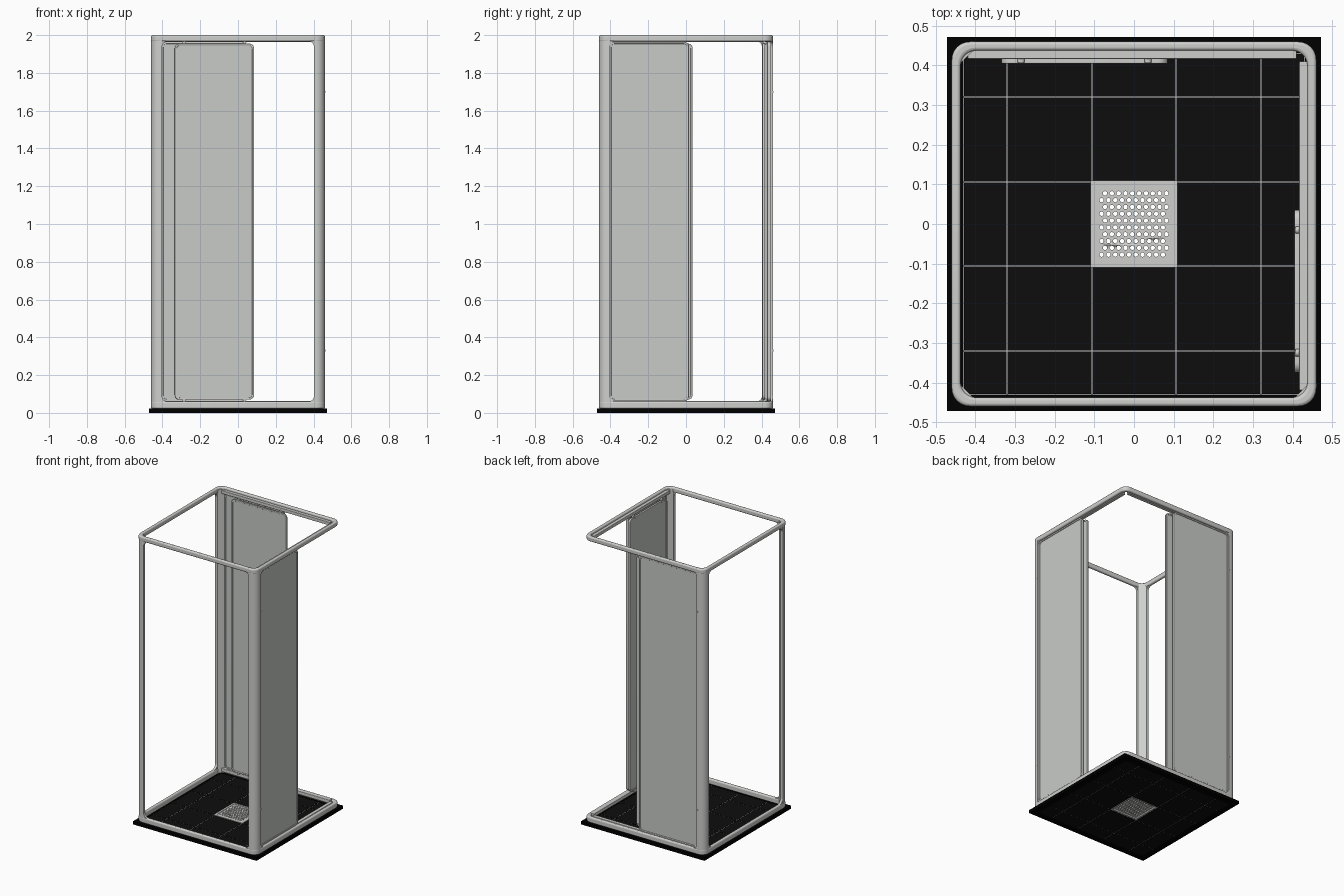
import bpy, bmesh, math
from mathutils import Vector, Matrix

if "Cube" in bpy.data.objects:
    bpy.data.objects.remove(bpy.data.objects["Cube"])

def material(name, rgb):
    m = bpy.data.materials.new(name)
    m.diffuse_color = (*rgb, 1)
    m.use_nodes = True
    m.node_tree.nodes["Principled BSDF"].inputs["Base Color"].default_value = m.diffuse_color
    return m

SILVER = material("silver_metal", (0.62, 0.63, 0.61))
PANE = material("pale_grey_pane", (0.58, 0.60, 0.58))
BLACK = material("black_rim", (0.0, 0.0, 0.0))
TILE = material("near_black_tile", (0.004, 0.004, 0.004))

# Maps a 2D profile point (u, v) and depth w to space, by extrusion axis
AXES = {'z': lambda u, v, w: (u, v, w),
        'y': lambda u, v, w: (u, w, v),
        'x': lambda u, v, w: (w, u, v)}

def finish(name, bm, mat, bevel=0):
    bmesh.ops.recalc_face_normals(bm, faces=bm.faces)
    me = bpy.data.meshes.new(name)
    bm.to_mesh(me)
    bm.free()
    me.materials.append(mat)
    ob = bpy.data.objects.new(name, me)
    bpy.context.collection.objects.link(ob)
    if bevel:
        b = ob.modifiers.new("bevel", 'BEVEL')
        b.width, b.segments, b.limit_method = bevel, 3, 'ANGLE'
        b.angle_limit = math.radians(40)
    bpy.ops.object.select_all(action='DESELECT')
    ob.select_set(True)
    bpy.context.view_layer.objects.active = ob
    bpy.ops.object.shade_smooth_by_angle(angle=math.radians(40))
    return ob

def prism(name, pts, lo, hi, axis, mat, bevel=0):
    bm = bmesh.new()
    f = AXES[axis]
    a = [bm.verts.new(f(u, v, lo)) for u, v in pts]
    b = [bm.verts.new(f(u, v, hi)) for u, v in pts]
    bm.faces.new(a)
    bm.faces.new(b)
    for i in range(len(pts)):
        j = (i + 1) % len(pts)
        bm.faces.new((a[i], a[j], b[j], b[i]))
    return finish(name, bm, mat, bevel)

def ring(name, outer, inner, lo, hi, axis, mat, bevel=0):
    bm = bmesh.new()
    f = AXES[axis]
    loops = [[bm.verts.new(f(u, v, w)) for u, v in p]
             for p, w in ((outer, lo), (outer, hi), (inner, hi), (inner, lo))]
    n = len(outer)
    for k in range(4):
        p, q = loops[k], loops[(k + 1) % 4]
        for i in range(n):
            j = (i + 1) % n
            bm.faces.new((p[i], p[j], q[j], q[i]))
    return finish(name, bm, mat, bevel)

def arc(cx, cy, r, a0, a1, n=6):
    return [(cx + r * math.cos(math.radians(a0 + (a1 - a0) * i / n)),
             cy + r * math.sin(math.radians(a0 + (a1 - a0) * i / n))) for i in range(n + 1)]

def round_rect(u0, u1, v0, v1, r):
    return (arc(u1 - r, v1 - r, r, 0, 90) + arc(u0 + r, v1 - r, r, 90, 180)
            + arc(u0 + r, v0 + r, r, 180, 270) + arc(u1 - r, v0 + r, r, 270, 360))

def box(name, x0, x1, y0, y1, z0, z1, mat, bevel=0):
    return prism(name, [(x0, y0), (x1, y0), (x1, y1), (x0, y1)], z0, z1, 'z', mat, bevel)

# Floor: black rim, near-black tiles and pale grout strips in the gaps
H = 0.022
R, E, G = 0.43, 0.472, 0.0014
ring("floor_rim", [(E, E), (-E, E), (-E, -E), (E, -E)],
     [(R, R), (-R, R), (-R, -R), (R, -R)], 0, H, 'z', BLACK)
cuts = [-R, -0.32, -0.106, 0.106, 0.32, R]
for i in range(5):
    for j in range(5):
        if (i, j) != (2, 2):
            box("floor_tile", cuts[i] + G, cuts[i + 1] - G,
                cuts[j] + G, cuts[j + 1] - G, 0, H, TILE)
for c in cuts[1:-1]:
    for s0, s1 in (((-R, R),) if abs(c) > 0.2 else ((-R, -0.1), (0.1, R))):
        box("grout_strip", c - G, c + G, s0, s1, 0.001, H - 0.001, SILVER)
        box("grout_strip", s0, s1, c - G, c + G, 0.0012, H - 0.0012, SILVER)

# Drain: flange and perforated plate
D, P = 0.11, 0.096
ring("drain_flange", [(D, D), (-D, D), (-D, -D), (D, -D)],
     [(P, P), (-P, P), (-P, -P), (P, -P)], 0.001, 0.026, 'z', SILVER)
plate = box("drain_plate", -P, P, -P, P, 0.010, 0.023, SILVER)
bm = bmesh.new()
for row in range(10):
    for col in range(10):
        x = (col - 4.5) * 0.0172 + (0.0043 if row % 2 else -0.0043)
        bmesh.ops.create_cone(bm, cap_ends=True, segments=10, radius1=0.0056,
                              radius2=0.0056, depth=0.06,
                              matrix=Matrix.Translation((x, (row - 4.5) * 0.0172, 0.015)))
cutter = finish("drain_hole_cutter", bm, SILVER)
cutter.hide_render = True
cutter.display_type = 'WIRE'
cut = plate.modifiers.new("holes", 'BOOLEAN')
cut.operation, cut.object, cut.solver = 'DIFFERENCE', cutter, 'EXACT'
bpy.context.view_layer.objects.active = plate
bpy.ops.object.modifier_apply(modifier="holes")
bpy.data.objects.remove(cutter)

# Top and bottom frame rings
F, I = 0.46, 0.438
for name, z0, z1 in (("bottom_frame", H, 0.06), ("top_frame", 1.967, 2.0)):
    ring(name, round_rect(-F, F, -F, F, 0.045), round_rect(-I, I, -I, I, 0.04),
         z0, z1, 'z', SILVER, 0.008)

# Three corner posts with rounded outside, plus concave gussets at the rails
K = 0.403
section = [(0.44, K), (0.4595, K)] + arc(0.4145, 0.4145, 0.045, 0, 90) + [(K, 0.4595), (K, 0.44)]
gr = 0.035
for sx, sy in ((-1, -1), (1, -1), (-1, 1)):
    prism("corner_post", [(u * sx, v * sy) for u, v in section], 0.03, 1.99, 'z', SILVER)
    for corner, s in ((1.97, 1), (0.058, -1)):
        g = [(K + 0.002, corner)] + arc(K - gr, corner - s * gr, gr, 0, 90 * s)
        for axis, a, b in (('y', sx, sy), ('x', sy, sx)):
            prism("corner_gusset", [(u * a, v) for u, v in g],
                  *sorted((b * 0.441, b * 0.457)), axis, SILVER)

# Glazed sides: tracks, fixed panels and sliding doors on the back and the right
def panel(name, axis, u0, u1, z0, z1, w0, w1, t):
    ring(name + "_rim", round_rect(u0, u1, z0, z1, 0.025),
         round_rect(u0 + t, u1 - t, z0 + t, z1 - t, 0.018), w0, w1, axis, SILVER, 0.002)
    mid, d = (w0 + w1) / 2, (w1 - w0) * 0.3
    prism(name + "_pane", round_rect(u0 + t / 2, u1 - t / 2, z0 + t / 2, z1 - t / 2, 0.02),
          mid - d, mid + d, axis, PANE)

for side, axis, fix_end, d0, d1 in (("back", 'y', 0.045, -0.335, 0.085),
                                    ("right", 'x', 0.015, -0.375, 0.035)):
    for part, z0, z1 in (("top_track", 1.963, 1.985), ("bottom_track", 0.04, 0.063)):
        prism(f"{side}_{part}", [(-0.42, z0), (0.41, z0), (0.41, z1), (-0.42, z1)],
              0.417, 0.441, axis, SILVER, 0.002)
    panel(f"{side}_fixed_panel", axis, -0.405, fix_end, 0.062, 1.964, 0.430, 0.450, 0.010)
    panel(f"{side}_sliding_door", axis, d0, d1, 0.07, 1.955, 0.405, 0.419, 0.010)
    # Door rollers on the tracks
    for u in (d0 + 0.05, d1 - 0.05):
        for z in (0.066, 1.960):
            prism(f"{side}_door_roller", arc(u, z, 0.009, 0, 330, 11), 0.407, 0.425, axis, SILVER)
    # Screw caps on the post beside the fixed panel
    for z in (0.33, 1.70):
        prism(f"{side}_screw_cap", arc(-0.408, z, 0.005, 0, 330, 11), 0.45, 0.462, axis, SILVER)
